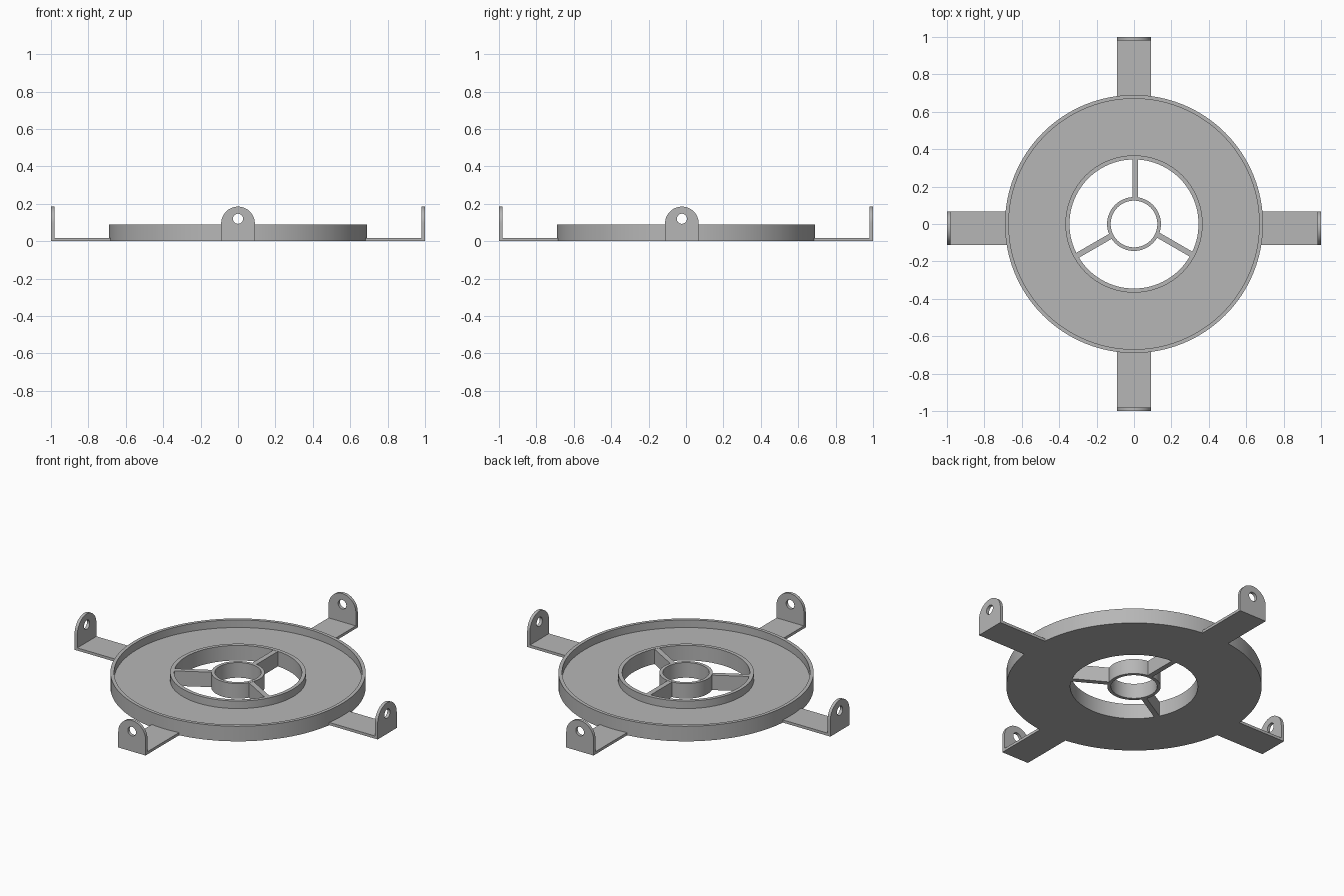
import bpy, bmesh, math
from mathutils import Matrix, Vector

if "Cube" in bpy.data.objects:
    bpy.data.objects.remove(bpy.data.objects["Cube"])

GREY = (0.47, 0.47, 0.47, 1)
grey = bpy.data.materials.new("plain grey")
grey.use_nodes = True
grey.diffuse_color = GREY
grey.node_tree.nodes["Principled BSDF"].inputs["Base Color"].default_value = GREY

HEIGHT = 0.09       # height of rims, hub and spokes
FLOOR = 0.045       # thickness of the tray floor
PLATE = 0.016       # thickness of arms
TAB = 0.018         # thickness of upright tabs
HALF = 0.09         # half width of arms


def finish(name, bm, smooth=False):
    bmesh.ops.recalc_face_normals(bm, faces=bm.faces)
    mesh = bpy.data.meshes.new(name)
    bm.to_mesh(mesh)
    bm.free()
    mesh.materials.append(grey)
    obj = bpy.data.objects.new(name, mesh)
    bpy.context.collection.objects.link(obj)
    if smooth:
        bpy.ops.object.select_all(action='DESELECT')
        obj.select_set(True)
        bpy.context.view_layer.objects.active = obj
        bpy.ops.object.shade_smooth_by_angle(angle=math.radians(30))
    return obj


def revolve(name, profile, steps):
    """Closed (radius, z) profile turned around the z axis."""
    bm = bmesh.new()
    verts = [bm.verts.new((r, 0, z)) for r, z in profile]
    edges = [bm.edges.new((v, verts[i - 1])) for i, v in enumerate(verts)]
    bmesh.ops.spin(bm, geom=verts + edges, cent=(0, 0, 0), axis=(0, 0, 1),
                   angle=math.tau, steps=steps, use_merge=True)
    bmesh.ops.remove_doubles(bm, verts=bm.verts, dist=1e-5)
    return finish(name, bm, smooth=True)


def box(name, low, high, matrix):
    low, high = Vector(low), Vector(high)
    bm = bmesh.new()
    bmesh.ops.create_cube(bm, size=1)
    bmesh.ops.scale(bm, vec=high - low, verts=bm.verts)
    bmesh.ops.translate(bm, vec=(low + high) / 2, verts=bm.verts)
    bm.transform(matrix)
    return finish(name, bm)


def tab(name, matrix, segments=32):
    """Upright plate with a round top and a hole, facing along x."""
    centre, hole_z, hole_r = 0.095, 0.12, 0.027
    arc = [math.pi * i / segments for i in range(segments + 1)]
    outline = [(-HALF, 0), (HALF, 0)]
    outline += [(HALF * math.cos(a), centre + HALF * math.sin(a)) for a in arc]
    hole = [(hole_r * math.cos(2 * a), hole_z + hole_r * math.sin(2 * a))
            for a in arc[:-1]]
    bm = bmesh.new()
    edges = []
    for loop in (outline, hole):
        verts = [bm.verts.new((1 - TAB, y, z)) for y, z in loop]
        edges += [bm.edges.new((v, verts[i - 1])) for i, v in enumerate(verts)]
    bmesh.ops.triangle_fill(bm, edges=edges, use_beauty=True, normal=(1, 0, 0))
    result = bmesh.ops.extrude_face_region(bm, geom=bm.faces[:])
    moved = [g for g in result["geom"] if isinstance(g, bmesh.types.BMVert)]
    bmesh.ops.translate(bm, vec=(TAB, 0, 0), verts=moved)
    bm.transform(matrix)
    return finish(name, bm, smooth=True)


# Tray with raised outer and inner rims
revolve("tray", [(0.345, 0), (0.69, 0), (0.69, HEIGHT), (0.67, HEIGHT),
                 (0.67, FLOOR), (0.367, FLOOR), (0.367, HEIGHT),
                 (0.345, HEIGHT)], 96)

# Central hub
revolve("hub", [(0.125, 0), (0.144, 0), (0.144, HEIGHT), (0.125, HEIGHT)], 48)

# Three spokes, each slightly off the radial line
for name, degrees, shift in (("back", 90, -0.007), ("left", -30, 0.013),
                             ("right", 210, -0.006)):
    turn = Matrix.Rotation(math.radians(degrees), 4, 'Z')
    box(name + "_spoke", (0.135, shift - 0.015, 0),
        (0.35, shift + 0.015, HEIGHT - 0.001), turn)

# Four arms with upright tabs; the side pair sits a little forward
for i, name in enumerate(("left", "back", "right", "front")):
    place = Matrix.Translation((0, -0.022 if i % 2 == 0 else 0, 0)) \
        @ Matrix.Rotation(i * math.pi / 2, 4, 'Z')
    box(name + "_arm", (0.675, -HALF, 0), (1 - TAB, HALF, PLATE), place)
    tab(name + "_tab", place)
